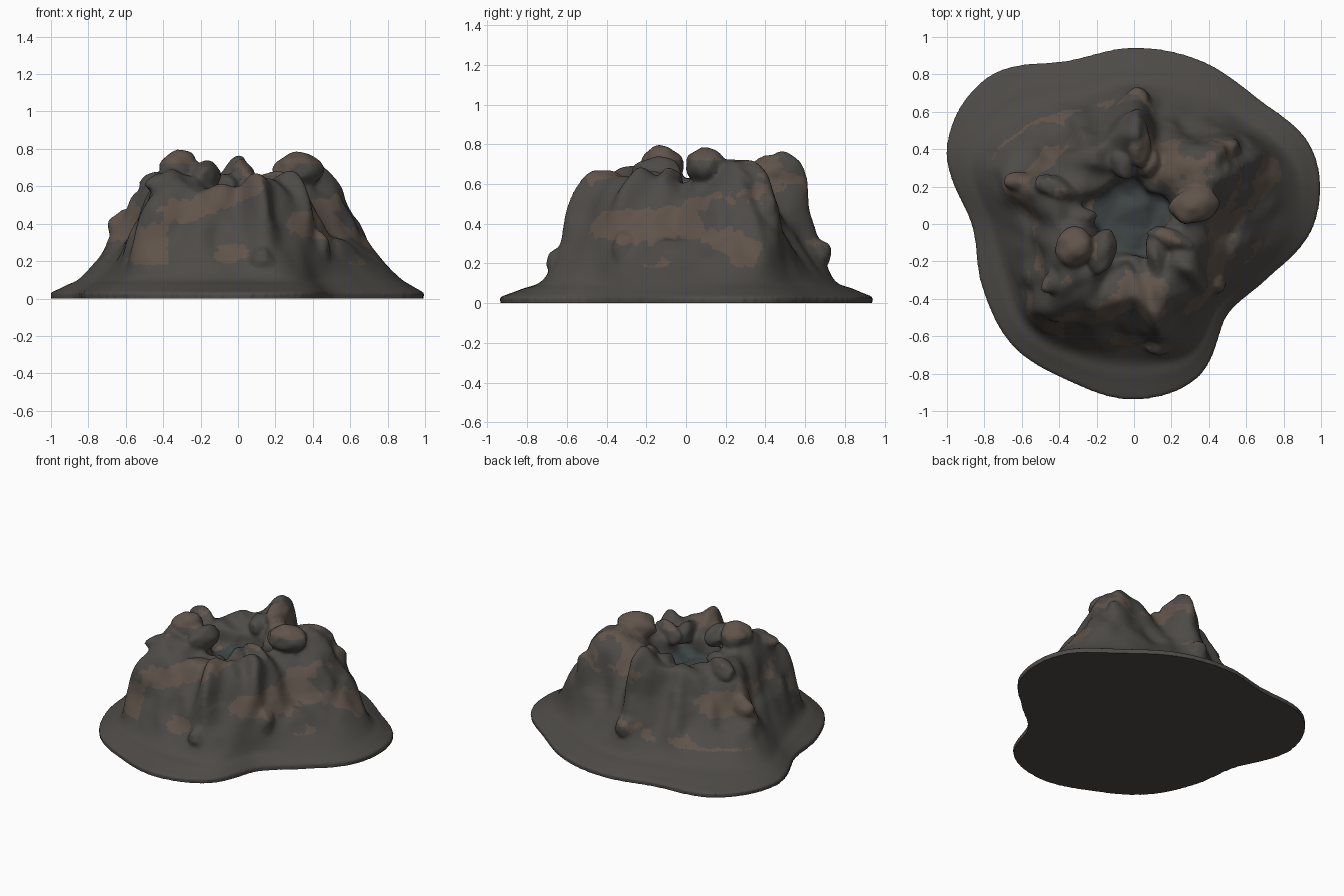
import bpy, bmesh, math
from mathutils import Vector, noise

if "Cube" in bpy.data.objects:
    bpy.data.objects.remove(bpy.data.objects["Cube"])

def material(name, rgb):
    m = bpy.data.materials.new(name)
    m.diffuse_color = (*rgb, 1)
    m.use_nodes = True
    m.node_tree.nodes["Principled BSDF"].inputs["Base Color"].default_value = m.diffuse_color
    return m

MATS = [material("dark_rock", (0.075, 0.069, 0.062)), material("brown_rock", (0.115, 0.088, 0.07)),
        material("crater_grey", (0.047, 0.056, 0.056))]

# Radii around the mountain every 22.5 degrees, counterclockwise from +x
OUTLINE = [.965, 1.035, .945, .945, .945, .945, 1.11, 1.085, .87, .88, .92, .91, .94, .89, .70, .77]
FOOT = [.82, .88, .78, .74, .74, .72, .83, .89, .73, .71, .77, .73, .71, .73, .61, .67]
MID = [.55, .73, .67, .55, .62, .58, .60, .67, .57, .61, .70, .60, .55, .58, .55, .52]
SHOULDER = [.35, .56, .57, .41, .54, .46, .45, .49, .45, .49, .58, .46, .41, .47, .43, .38]
RIM = [.27, .40, .41, .32, .42, .35, .35, .36, .36, .37, .41, .32, .26, .33, .31, .29]
HEIGHT = [.60, .71, .69, .61, .68, .62, .60, .63, .63, .72, .68, .60, .57, .63, .65, .62]

# Narrow buttresses: angle, width, reach, extra height
RIDGES = [(283, 7, .11, .06), (88, 7, .08, .09), (320, 7, .05, .02), (28, 6, .04, .02), (247, 6, .03, -.02),
          (163, 8, .05, 0), (222, 8, .02, .01), (40, 6, .06, .02), (120, 6, .04, .02)]

def cubic(a, b, c, d, t):
    return b + .5 * t * (c - a + t * (2*a - 5*b + 4*c - d + t * (3*(b - c) + d - a)))

def around(table, ang):
    f = ang / 22.5
    i = int(f)
    return cubic(*[table[(i + k) % 16] for k in (-1, 0, 1, 2)], f - i)

def profile(ang):
    reach = lift = 0
    for a, w, r, h in RIDGES:
        d = (ang - a + 180) % 360 - 180
        g = math.exp(-(d / w) ** 2)
        reach += r * g
        lift += h * g
    o, f = around(OUTLINE, ang), around(FOOT, ang)
    inner = .23 + .025 * math.sin(math.radians(ang * 5))
    keys = [(o, .03), (o * .5 + f * .5, .072), (f, .125),
            (around(MID, ang) + reach * .7, .34), (around(SHOULDER, ang) + reach, .59 + lift * .6),
            (around(RIM, ang) + reach * .7, around(HEIGHT, ang) + lift),
            (inner, .57), (inner - .03, .47), (.12, .44)]
    pts = [(o * .995, 0)]
    n = len(keys)
    for i in range(n - 1):
        q = [keys[max(0, min(n - 1, i + k))] for k in (-1, 0, 1, 2)]
        for s in range(6):
            pts.append(tuple(cubic(*[p[c] for p in q], s / 6) for c in (0, 1)))
    pts.append(keys[-1])
    return pts

# Mountain with skirt and crater
SEG = 160
bm = bmesh.new()
columns = []
for s in range(SEG):
    ang = s * 360 / SEG
    a = math.radians(ang)
    col = []
    for r, z in profile(ang):
        inward = max(0, min(1, (.6 - r) / .4))
        p = Vector((r * math.cos(a) - .03 * inward, r * math.sin(a) + .03 * inward, z))
        if z > .12:
            k = min(1, (z - .12) * 5)
            out = p.xy.normalized() * noise.noise(Vector((p.x * 8, p.y * 8, p.z * 3))) * .04 * k
            p += Vector((out.x, out.y, noise.noise(p * 9) * .035 * k))
        col.append(bm.verts.new(p))
    columns.append(col)
for s in range(SEG):
    c, d = columns[s], columns[(s + 1) % SEG]
    for j in range(len(c) - 1):
        bm.faces.new((c[j], d[j], d[j + 1], c[j + 1]))
bm.faces.new([c[0] for c in reversed(columns)])
bm.faces.new([c[-1] for c in columns])

# Rounded lava lumps on rim and slopes: centre, radii, turn
LUMPS = [
    ((-.31, -.12, .695), (.11, .10, .10), 25), ((-.17, -.15, .655), (.07, .13, .08), -15),
    ((.32, .10, .69), (.13, .10, .09), 20), ((.20, -.08, .60), (.13, .055, .08), -20),
    ((.26, -.13, .53), (.07, .09, .11), 20), ((-.42, .19, .60), (.12, .065, .08), -25),
    ((-.60, .22, .38), (.10, .06, .09), -10), ((-.06, .33, .60), (.06, .10, .07), 15),
    ((.02, .44, .65), (.07, .13, .09), 0), ((.08, .33, .59), (.07, .08, .07), -20),
    ((.13, -.645, .20), (.065, .06, .075), 0), ((.02, .66, .25), (.07, .07, .08), 0),
    ((.42, -.30, .25), (.07, .08, .12), 40), ((.12, -.17, .59), (.055, .12, .07), 10),
    ((.42, .25, .62), (.12, .07, .06), 35), ((.48, .38, .48), (.10, .07, .09), 40),
    ((-.28, .03, .57), (.08, .06, .06), 0), ((-.38, -.28, .61), (.14, .07, .06), 40),
]
for i, (pos, size, turn) in enumerate(LUMPS):
    new = bmesh.ops.create_icosphere(bm, subdivisions=3, radius=1)["verts"]
    t = math.radians(turn)
    for v in new:
        p = v.co * (1 + .2 * noise.noise(v.co * 1.5 + Vector((i * 3.7, 0, 0))))
        x, y, z = p.x * size[0], p.y * size[1], p.z * size[2]
        v.co = Vector(pos) + Vector((x * math.cos(t) - y * math.sin(t),
                                     x * math.sin(t) + y * math.cos(t), z))
bmesh.ops.recalc_face_normals(bm, faces=bm.faces)
me = bpy.data.meshes.new("mountain")
bm.to_mesh(me)
bm.free()
ob = bpy.data.objects.new("mountain", me)
bpy.context.collection.objects.link(ob)
bpy.context.view_layer.objects.active = ob
ob.select_set(True)

# Fuse the lumps into the mountain and soften the joins
rm = ob.modifiers.new("fuse", 'REMESH')
rm.mode = 'VOXEL'
rm.voxel_size = .0135
sm = ob.modifiers.new("soften", 'SMOOTH')
sm.factor = .5
sm.iterations = 3
for m in ("fuse", "soften"):
    bpy.ops.object.modifier_apply(modifier=m)

# Level the underside, then paint brown patches and the crater floor
me = ob.data
for v in me.vertices:
    if v.co.z < .012:
        v.co.z = 0
me.materials.clear()
for m in MATS:
    me.materials.append(m)
for f in me.polygons:
    c = f.center
    patch = noise.noise(Vector((c.x * 3.2 + 4, c.y * 3.2, c.z * 6))) + .2 * noise.noise(c * 22)
    f.material_index = 0
    if c.xy.length < .24 and .4 < c.z < .49:
        f.material_index = 2
    elif c.z > .18 and patch > .2 or c.z > .72 and abs(c.x) > .2:
        f.material_index = 1
bpy.ops.object.shade_smooth_by_angle(angle=math.radians(50))
